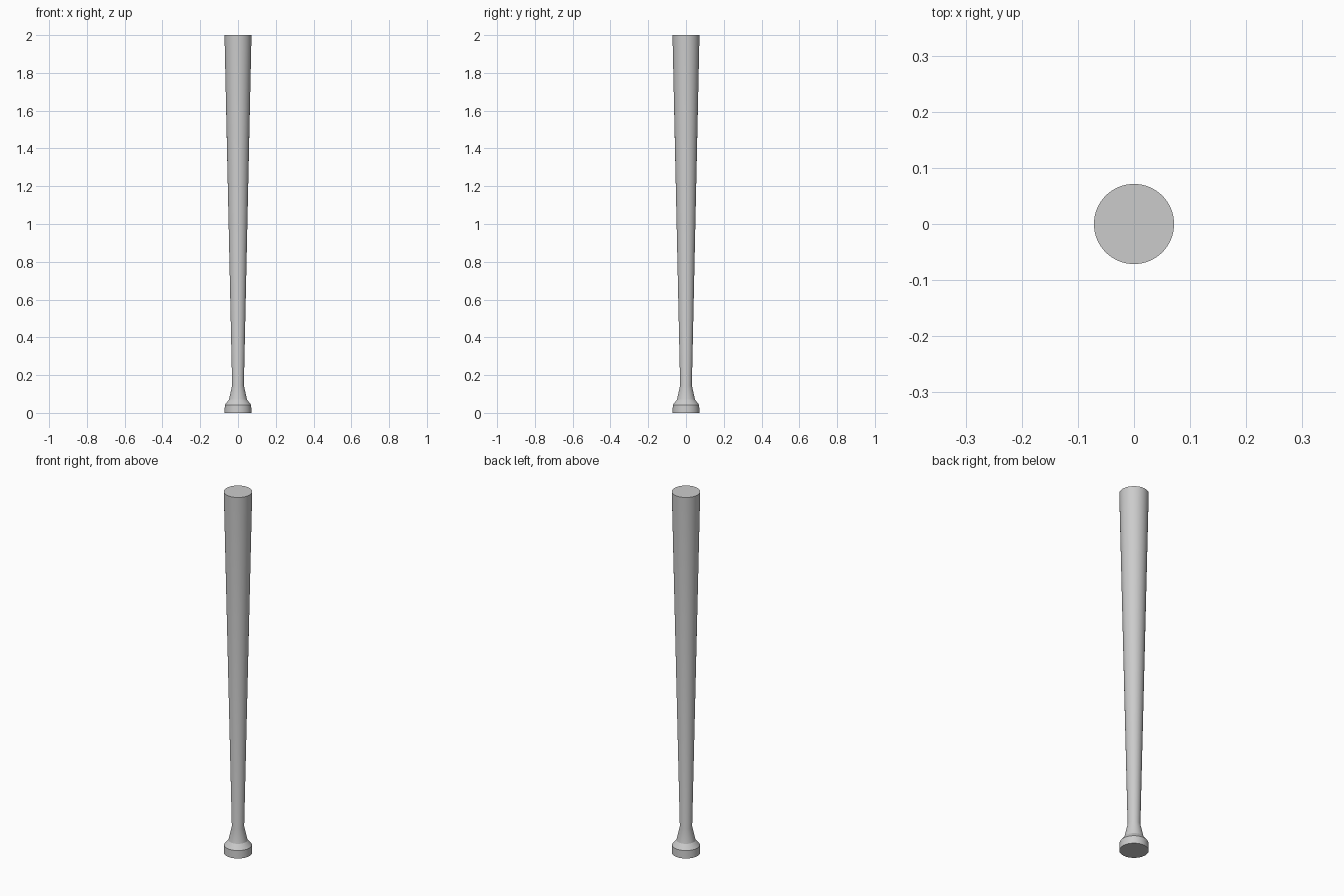
import bpy, bmesh, math

if "Cube" in bpy.data.objects:
    bpy.data.objects.remove(bpy.data.objects["Cube"])

SIDES = 64

def lathe(name, profile):
    """Closed solid of revolution from (radius, height) pairs."""
    bm = bmesh.new()
    rings = []
    for r, z in profile:
        rings.append([bm.verts.new((r * math.cos(2 * math.pi * i / SIDES),
                                    r * math.sin(2 * math.pi * i / SIDES), z))
                      for i in range(SIDES)])
    for low, high in zip(rings, rings[1:]):
        for i in range(SIDES):
            j = (i + 1) % SIDES
            bm.faces.new((low[i], low[j], high[j], high[i]))
    bm.faces.new(rings[0][::-1])
    bm.faces.new(rings[-1])
    mesh = bpy.data.meshes.new(name)
    bm.to_mesh(mesh)
    bm.free()
    obj = bpy.data.objects.new(name, mesh)
    bpy.context.collection.objects.link(obj)
    bpy.ops.object.select_all(action='DESELECT')
    obj.select_set(True)
    bpy.context.view_layer.objects.active = obj
    bpy.ops.object.shade_smooth_by_angle(angle=math.radians(25))
    return obj

# Tapered leg: disc foot, sloped shoulder, flared ankle, long widening shaft
lathe("tapered_leg", [
    (0.0714, 0.0),
    (0.0695, 0.043),
    (0.064, 0.05),
    (0.048, 0.07),
    (0.031, 0.145),
    (0.0714, 2.0),
])
